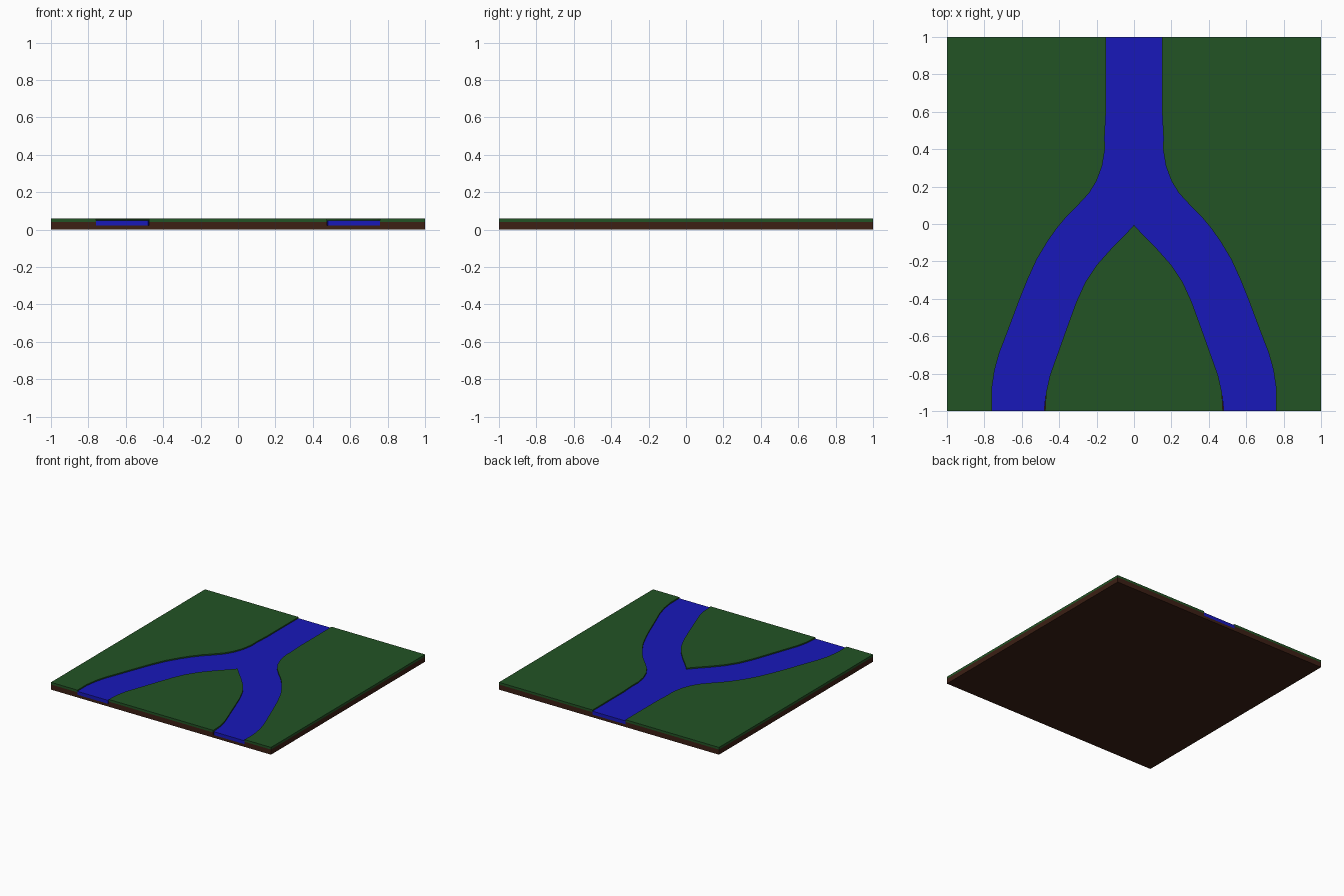
import bpy, bmesh

if "Cube" in bpy.data.objects:
    bpy.data.objects.remove(bpy.data.objects["Cube"])

# River edges for the +x half, listed from back to front
OUTER = [(.15, 1), (.15, .6), (.157, .46), (.155, .40), (.17, .31), (.2, .23),
         (.24, .165), (.3, .10), (.36, .04), (.41, -.02), (.46, -.09), (.52, -.19),
         (.57, -.30), (.61, -.40), (.67, -.56), (.72, -.69), (.745, -.78),
         (.76, -.88), (.76, -1)]
INNER = [(0, -.005), (.05, -.06), (.12, -.13), (.2, -.22), (.26, -.31), (.31, -.42),
         (.35, -.53), (.40, -.67), (.45, -.81), (.47, -.90), (.48, -1)]
SQUARE = [(-1, -1), (1, -1), (1, 1), (-1, 1)]


def material(name, rgb):
    m = bpy.data.materials.new(name)
    m.diffuse_color = (*rgb, 1)
    m.use_nodes = True
    m.node_tree.nodes["Principled BSDF"].inputs["Base Color"].default_value = m.diffuse_color
    return m


def prism(name, outline, z0, z1, mat=None):
    bm = bmesh.new()
    face = bm.faces.new([bm.verts.new((x, y, z0)) for x, y in outline])
    top = bmesh.ops.extrude_face_region(bm, geom=[face])["geom"]
    bmesh.ops.translate(bm, vec=(0, 0, z1 - z0),
                        verts=[v for v in top if isinstance(v, bmesh.types.BMVert)])
    bmesh.ops.recalc_face_normals(bm, faces=bm.faces[:])
    me = bpy.data.meshes.new(name)
    bm.to_mesh(me)
    bm.free()
    if mat:
        me.materials.append(mat)
    ob = bpy.data.objects.new(name, me)
    bpy.context.collection.objects.link(ob)
    return ob


def river_outline(end):
    # forked outline, with its open ends moved to y = +-end
    def stretch(pts):
        return [(x, y * end if abs(y) == 1 else y) for x, y in pts]
    outer, inner = stretch(OUTER), stretch(INNER)
    left_inner = [(-x, y) for x, y in inner[1:]]
    left_outer = [(-x, y) for x, y in reversed(outer)]
    return outer + inner[::-1] + left_inner + left_outer


# Channel cutter, overshooting the tile edges
cutter = prism("channel_cutter", river_outline(1.1), .022, .1)
cutter.hide_render = True
cutter.hide_viewport = False
cutter.display_type = 'WIRE'

# Soil slab and grass layer, both carved by the channel
soil = prism("soil_base", SQUARE, 0, .042, material("soil", (.045, .014, .007)))
grass = prism("grass_layer", SQUARE, .042, .06, material("grass", (.016, .087, .018)))
for ob in (soil, grass):
    mod = ob.modifiers.new("channel", 'BOOLEAN')
    mod.operation = 'DIFFERENCE'
    mod.solver = 'EXACT'
    mod.object = cutter
    bpy.context.view_layer.objects.active = ob
    bpy.ops.object.modifier_apply(modifier=mod.name)
bpy.data.objects.remove(cutter)

# Water filling the channel
prism("river_water", river_outline(1), .022, .05, material("water", (.009, .009, .49)))
